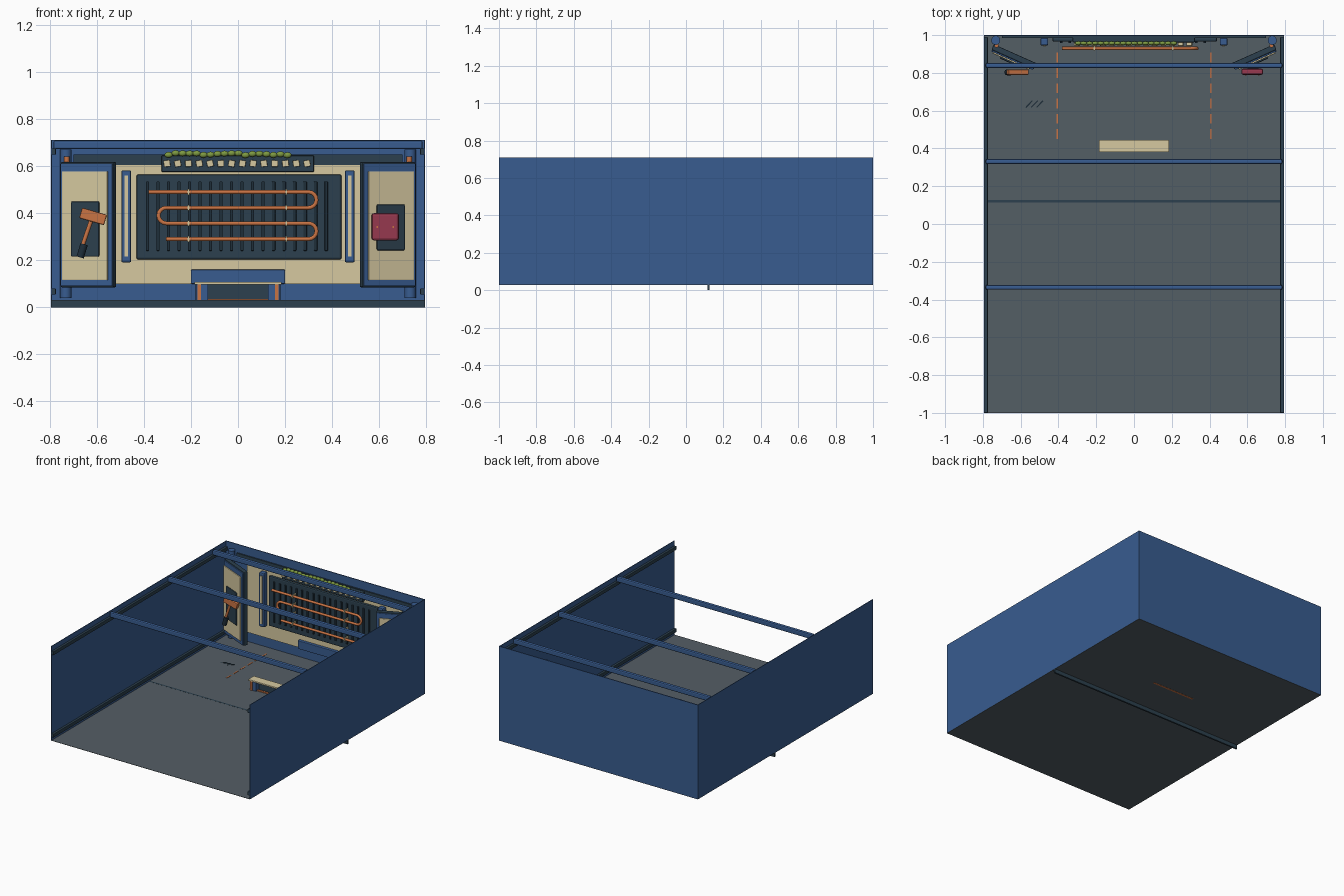
import bpy, bmesh, math, random
from mathutils import Matrix, Vector

random.seed(4)
if "Cube" in bpy.data.objects:
    bpy.data.objects.remove(bpy.data.objects["Cube"])


def material(name, hex_code):
    def lin(c):
        return c / 12.92 if c <= 0.04045 else ((c + 0.055) / 1.055) ** 2.4
    rgb = [lin(int(hex_code[i:i + 2], 16) / 255) for i in (0, 2, 4)]
    m = bpy.data.materials.new(name)
    m.use_nodes = True
    m.diffuse_color = (*rgb, 1)
    m.node_tree.nodes["Principled BSDF"].inputs["Base Color"].default_value = (*rgb, 1)
    return m


BLUE = material("blue paint", "385C90")
DARK = material("dark slate", "2C404E")
NAVY = material("deep slate", "1E2E3A")
CREAM = material("cream", "D6C9A0")
COPPER = material("copper orange", "C87344")
RED = material("dusty red", "96394F")
GREEN = material("leaf green", "7E9A42")
GREY = material("floor grey", "545E65")


def finish(name, bm, mat, smooth=False):
    me = bpy.data.meshes.new(name)
    bm.to_mesh(me)
    bm.free()
    me.materials.append(mat)
    ob = bpy.data.objects.new(name, me)
    bpy.context.collection.objects.link(ob)
    if smooth:
        for p in me.polygons:
            p.use_smooth = True
    return ob


def box(name, x, y, z, mat, bevel=0, frame=None):
    """Box from (min, max) ranges, optionally placed in a local frame."""
    bm = bmesh.new()
    bmesh.ops.create_cube(bm, size=1)
    size = [r[1] - r[0] for r in (x, y, z)]
    mid = [(r[0] + r[1]) / 2 for r in (x, y, z)]
    bmesh.ops.transform(bm, verts=bm.verts, matrix=Matrix.Translation(mid) @ Matrix.Diagonal((*size, 1)))
    if bevel:
        bmesh.ops.bevel(bm, geom=bm.edges[:], offset=bevel, segments=2, profile=0.5, affect='EDGES')
    if frame:
        bmesh.ops.transform(bm, verts=bm.verts, matrix=frame)
    return finish(name, bm, mat)


def span(c, w):
    return (c - w / 2, c + w / 2)


def rod(name, a, b, r, mat, sides=16):
    a, b = Vector(a), Vector(b)
    bm = bmesh.new()
    turn = (b - a).to_track_quat('Z', 'Y').to_matrix().to_4x4()
    bmesh.ops.create_cone(bm, cap_ends=True, segments=sides, radius1=r, radius2=r, depth=(b - a).length,
                          matrix=Matrix.Translation((a + b) / 2) @ turn)
    ob = finish(name, bm, mat)
    for p in ob.data.polygons:
        p.use_smooth = len(p.vertices) == 4
    return ob


# Room shell, open at the front and top
W, BASE, TOP = 0.795, 0.03, 0.71
box("floor", (-W, W), (-1, 1), (BASE - 0.002, BASE), GREY)
box("back_wall", (-W, W), (0.994, 1), (BASE, TOP), BLUE)
box("floor_strip", (-W, W), span(0.12, 0.012), (0, BASE + 0.0005), DARK)
for s, side in ((1, "left"), (-1, "right")):
    box(side + "_wall", span(s * (W - 0.002), 0.004), (-1, 1), (BASE, TOP), BLUE)
    for z, level in ((0.067, "lower"), (0.662, "upper")):
        box(f"{side}_{level}_rail", span(s * 0.783, 0.018), (-1, 0.99), span(z, 0.026), DARK, 0.003)

# Cross beams
for i, y in enumerate((-0.335, 0.33, 0.84)):
    box(f"cross_beam_{i}", (-0.785, 0.785), span(y, 0.026), (0.672, 0.709), BLUE, 0.008)

# Back wall dressing
box("back_cream_panel", (-0.62, 0.62), (0.986, 0.995), (0.1, 0.605), CREAM)
box("back_dark_band", (-0.7, 0.7), (0.985, 0.995), (0.605, 0.65), DARK)
box("back_ledge", (-0.2, 0.2), (0.965, 0.995), (0.1, 0.16), BLUE, 0.004)

# Radiator with ribs
box("radiator_plate", (-0.432, 0.44), (0.965, 0.988), (0.203, 0.565), DARK, 0.008)
for i in range(18):
    box(f"radiator_rib_{i}", span(-0.385 + 0.0447 * i, 0.014), (0.957, 0.967), (0.24, 0.535), NAVY, 0.003)

# Serpentine copper pipe
rows, left, right = [0.49, 0.423, 0.357, 0.29], -0.305, 0.3
path = [(-0.38, rows[0])]
for i in range(3):
    s = 1 if i % 2 == 0 else -1
    r = (rows[i] - rows[i + 1]) / 2
    for k in range(9):
        a = math.pi / 2 - math.pi * k / 8
        path.append(((right if s > 0 else left) + s * r * math.cos(a), rows[i] - r + r * math.sin(a)))
path.append((left, rows[3]))
curve = bpy.data.curves.new("heating_pipe", 'CURVE')
curve.dimensions = '3D'
curve.bevel_depth = 0.009
curve.bevel_resolution = 3
curve.use_fill_caps = True
spline = curve.splines.new('POLY')
spline.points.add(len(path) - 1)
for p, (x, z) in zip(spline.points, path):
    p.co = (x, 0.93, z, 1)
curve.materials.append(COPPER)
bpy.context.collection.objects.link(bpy.data.objects.new("heating_pipe", curve))
for x in (-0.21, 0.205):
    for z in rows:
        box("pipe_clip", span(x, 0.008), (0.919, 0.962), span(z, 0.024), CREAM)

# Shelf with cream blocks and a row of leaves
box("shelf_board", (-0.325, 0.323), (0.962, 0.99), (0.575, 0.645), DARK, 0.005)
for i in range(14):
    spot = Matrix.Translation((-0.302 + 0.0458 * i, 0.953, 0.611))
    spin = Matrix.Rotation(random.uniform(-0.25, 0.25), 4, 'Y')
    box(f"shelf_block_{i}", span(0, 0.028), span(0, 0.02), span(0, 0.028), CREAM, 0.003, spot @ spin)
for i in range(18):
    bm = bmesh.new()
    spot = Matrix.Translation((-0.295 + 0.0297 * i, 0.957, 0.651 + random.uniform(-0.005, 0.005)))
    bmesh.ops.create_icosphere(bm, subdivisions=2, radius=0.018,
                               matrix=spot @ Matrix.Diagonal((1, 0.6, 0.7, 1)))
    finish(f"leaf_{i}", bm, GREEN, True)

# Wing panels, posts and side lamps, mirrored
for s, side in ((1, "left"), (-1, "right")):
    rod(side + "_post", (s * 0.732, 0.972, 0.04), (s * 0.732, 0.972, 0.67), 0.024, BLUE)
    rod(side + "_hinge", (s * 0.728, 0.945, 0.15), (s * 0.728, 0.945, 0.64), 0.011, COPPER)
    box(side + "_side_lamp", span(s * 0.475, 0.042), (0.945, 0.985), (0.19, 0.582), BLUE, 0.008)
    box(side + "_side_lamp_strip", span(s * 0.475, 0.016), (0.94, 0.947), (0.215, 0.56), CREAM)
    wing = Matrix.Translation((s * 0.637, 0.883, 0)) @ Matrix.Rotation(s * math.radians(24), 4, 'Z')
    box(side + "_wing_body", span(0, 0.248), (-0.012, 0.02), (0.085, 0.618), DARK, 0.006, wing)
    box(side + "_wing_frame", span(0, 0.24), (-0.02, -0.01), (0.09, 0.612), BLUE, 0.003, wing)
    box(side + "_wing_cream", span(s * 0.005, 0.212), (-0.027, -0.018), (0.115, 0.578), CREAM, 0.003, wing)
    low, high = (0.242, 0.437) if s > 0 else (0.215, 0.45)
    box(side + "_wing_plate", span(0, 0.13), (-0.036, -0.025), (low, high), DARK, 0.005, wing)

# Hammer hung on the right wing
rod("hammer_handle", (-0.665, 0.803, 0.25), (-0.617, 0.803, 0.39), 0.009, COPPER)
rod("hammer_grip", (-0.671, 0.803, 0.212), (-0.654, 0.803, 0.268), 0.016, NAVY)
tilt = Matrix.Translation((-0.616, 0.803, 0.386)) @ Matrix.Rotation(math.radians(16), 4, 'Y')
box("hammer_head", span(0, 0.11), span(0, 0.028), span(0, 0.046), COPPER, 0.005, tilt)

# Red pad on the left wing
box("red_pad", (0.568, 0.684), (0.79, 0.822), (0.284, 0.4), RED, 0.01)
box("pad_mount", (0.6, 0.66), (0.82, 0.85), (0.31, 0.37), DARK)
for x in (0.592, 0.66):
    box("pad_stud", span(x, 0.008), (0.786, 0.791), span(0.342, 0.008), COPPER)

# Low bench
box("bench_top", (-0.185, 0.185), (0.38, 0.445), (0.096, 0.107), CREAM, 0.002)
box("bench_back", (-0.18, 0.18), (0.425, 0.44), (BASE, 0.096), DARK)
box("bench_base", (-0.17, 0.17), (0.4, 0.415), (BASE - 0.003, 0.036), COPPER)
for s, side in ((1, "left"), (-1, "right")):
    box(f"bench_{side}_side", span(s * 0.153, 0.05), (0.39, 0.43), (BASE, 0.096), BLUE)
    box(f"bench_{side}_leg", span(s * 0.165, 0.014), (0.384, 0.392), (BASE, 0.096), COPPER)

# Floor markings
for s in (1, -1):
    for i in range(6):
        box("floor_dash", span(s * 0.407, 0.008), span(0.476 + 0.081 * i, 0.052), (BASE, BASE + 0.002), COPPER)
for i in range(3):
    slant = Matrix.Translation((-0.555 + 0.028 * i, 0.635, BASE)) @ Matrix.Rotation(0.8, 4, 'Z')
    box(f"floor_scratch_{i}", span(0, 0.05), span(0, 0.006), (0, 0.002), NAVY, 0, slant)
